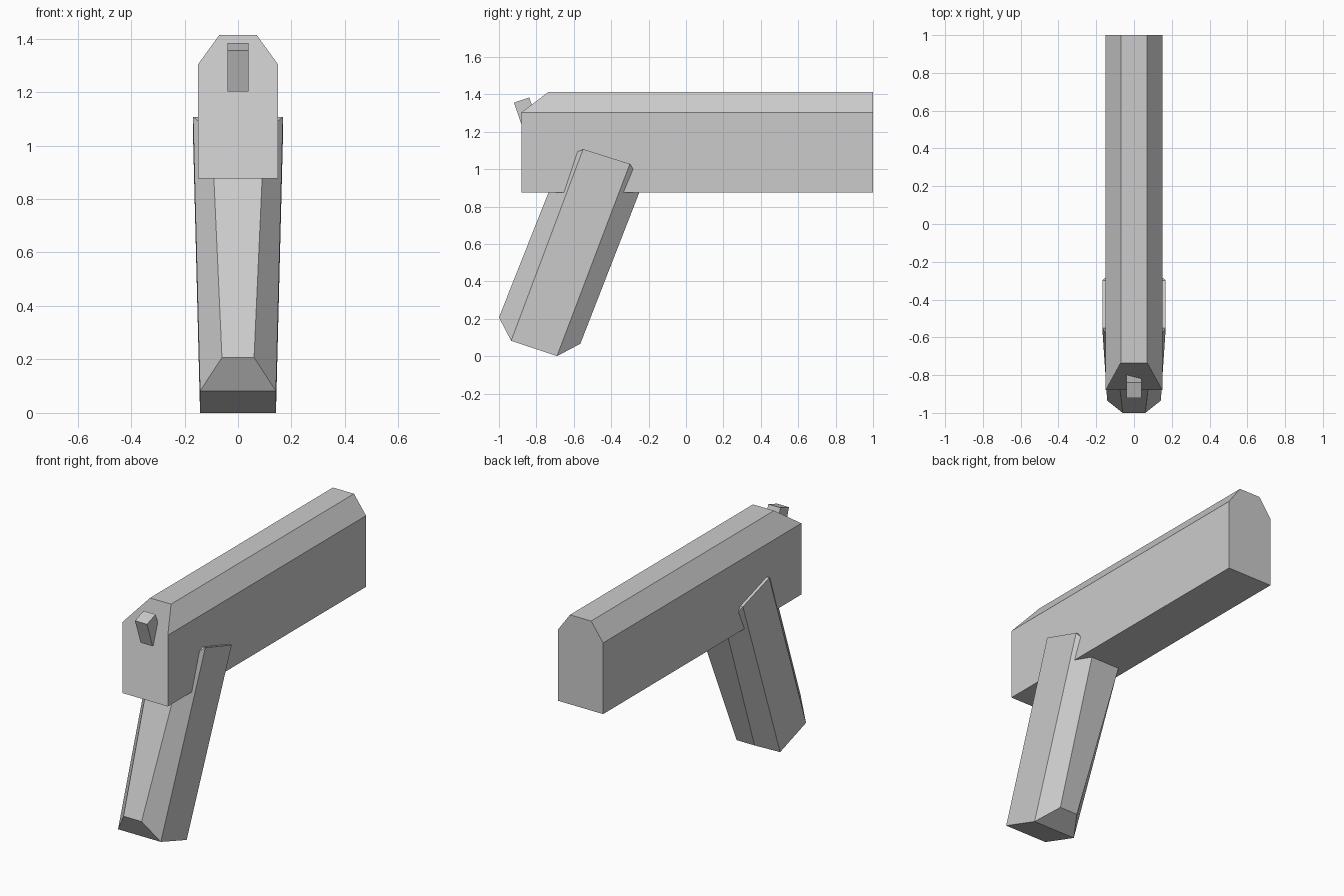
import bpy, bmesh

if "Cube" in bpy.data.objects:
    bpy.data.objects.remove(bpy.data.objects["Cube"])

grey = bpy.data.materials.new("light_grey")
grey.diffuse_color = (0.6, 0.6, 0.6, 1)
grey.use_nodes = True
grey.node_tree.nodes["Principled BSDF"].inputs["Base Color"].default_value = grey.diffuse_color


def loft(name, rings):
    """Skin a list of equal-length closed rings and cap both ends."""
    bm = bmesh.new()
    loops = [[bm.verts.new(p) for p in ring] for ring in rings]
    n = len(loops[0])
    for a, b in zip(loops, loops[1:]):
        for i in range(n):
            j = (i + 1) % n
            bm.faces.new((a[i], a[j], b[j], b[i]))
    bm.faces.new(loops[0])
    bm.faces.new(loops[-1])
    bmesh.ops.recalc_face_normals(bm, faces=bm.faces)
    mesh = bpy.data.meshes.new(name)
    bm.to_mesh(mesh)
    bm.free()
    mesh.materials.append(grey)
    obj = bpy.data.objects.new(name, mesh)
    bpy.context.collection.objects.link(obj)
    return obj


def side_ring(profile, half_width):
    """Ring of (y, z) points lying at one x."""
    return [(half_width, y, z) for y, z in profile]


# Slide: six-sided section, sloped at the rear of its top
def slide_ring(y_low, y_top):
    half = [(0.15, y_low, 0.876), (0.15, y_low, 1.303), (0.07, y_top, 1.413)]
    return half + [(-x, y, z) for x, y, z in reversed(half)]


loft("slide", [slide_ring(-0.88, -0.735), slide_ring(1.0, 1.0)])

# Grip: raked and tapered, with bevelled front and back edges.
# Each corner is (half width, y, z), bottom then top.
bottom = [(0.06, -1.0, 0.207), (0.142, -0.935, 0.082),
          (0.142, -0.69, 0.0), (0.06, -0.565, 0.066)]
top = [(0.098, -0.666, 1.05), (0.168, -0.55, 1.107),
       (0.168, -0.30, 1.028), (0.098, -0.232, 0.92)]


def mirrored(corners):
    return corners + [(-x, y, z) for x, y, z in reversed(corners)]


grip = loft("grip", [mirrored(bottom), mirrored(top)])

# Split the end caps into clean strips across the grip
bm = bmesh.new()
bm.from_mesh(grip.data)
bm.verts.ensure_lookup_table()
for base in (0, 8):
    for k in (1, 2):
        bmesh.ops.connect_verts(
            bm, verts=[bm.verts[base + k], bm.verts[base + 7 - k]])
bmesh.ops.recalc_face_normals(bm, faces=bm.faces)
bm.to_mesh(grip.data)
bm.free()

# Hammer: small tilted block sunk into the rear slope
hammer = [(-0.92, 1.355), (-0.838, 1.383), (-0.785, 1.23), (-0.867, 1.203)]
loft("hammer", [side_ring(hammer, -0.04), side_ring(hammer, 0.04)])
